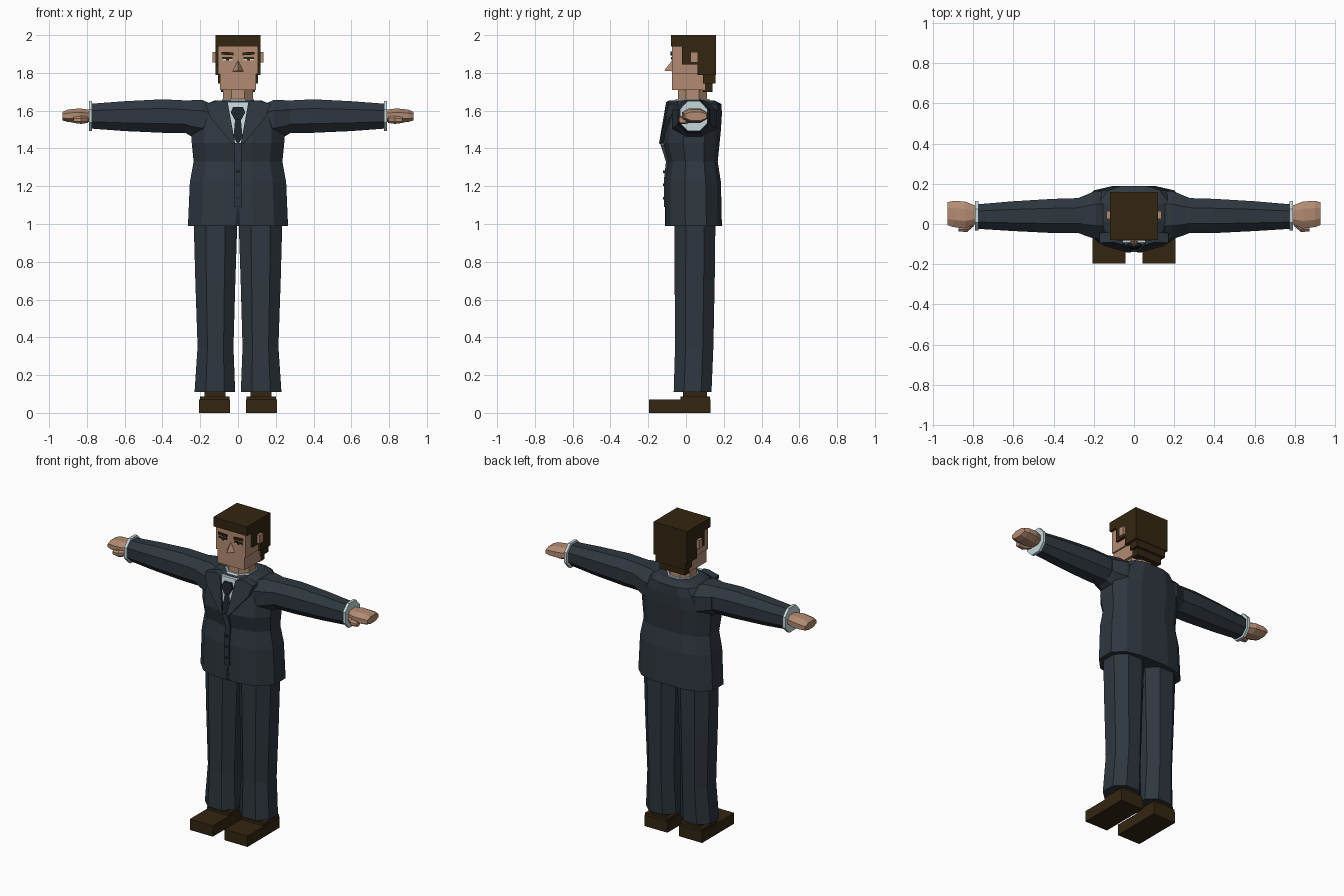
import bpy, bmesh
from mathutils import Vector

cube = bpy.data.objects.get("Cube")
if cube:
    bpy.data.objects.remove(cube, do_unlink=True)


def material(name, r, g, b):
    m = bpy.data.materials.new(name)
    m.use_nodes = True
    m.diffuse_color = (r, g, b, 1)
    m.node_tree.nodes["Principled BSDF"].inputs["Base Color"].default_value = (r, g, b, 1)
    return m


SUIT = material("navy_suit", .028, .038, .050)
TIE = material("dark_navy", .013, .018, .026)
SKIN = material("skin", .45, .26, .17)
BROWN = material("dark_brown", .034, .019, .006)
SHIRT = material("pale_shirt", .56, .68, .70)

# Cross-sections in the range -1..1
OCTAGON = [(-.45, -1), (.45, -1), (1, -.45), (1, .45),
           (.45, 1), (-.45, 1), (-1, .45), (-1, -.45)]
CHEST = [(-.3, -1), (.3, -1), (.72, -.82), (1, -.3), (1, .45), (.75, .85),
         (.38, 1), (-.38, 1), (-.75, .85), (-1, .45), (-1, -.3), (-.72, -.82)]


def finish(name, bm, mat):
    bmesh.ops.recalc_face_normals(bm, faces=bm.faces)
    mesh = bpy.data.meshes.new(name)
    bm.to_mesh(mesh)
    bm.free()
    mesh.materials.append(mat)
    ob = bpy.data.objects.new(name, mesh)
    bpy.context.scene.collection.objects.link(ob)
    return ob


def loft(name, sections, mat, profile=OCTAGON, axis="z", side=1):
    """Skin sections (position, a_min, a_max, b_min, b_max) along an axis."""
    bm = bmesh.new()
    rings = []
    for t, a0, a1, b0, b1 in sections:
        ring = []
        for u, v in profile:
            a = (a0 + a1) / 2 + u * (a1 - a0) / 2
            b = (b0 + b1) / 2 + v * (b1 - b0) / 2
            p = (a, b, t) if axis == "z" else (t, a, b)
            ring.append(bm.verts.new((p[0] * side, p[1], p[2])))
        rings.append(ring)
    n = len(profile)
    for lo, hi in zip(rings, rings[1:]):
        for i in range(n):
            j = (i + 1) % n
            bm.faces.new((lo[i], lo[j], hi[j], hi[i]))
    bm.faces.new(rings[0])
    bm.faces.new(rings[-1])
    return finish(name, bm, mat)


def box(name, x0, x1, y0, y1, z0, z1, mat, side=1):
    square = [(-1, -1), (1, -1), (1, 1), (-1, 1)]
    return loft(name, [(z0, x0, x1, y0, y1), (z1, x0, x1, y0, y1)], mat, square, side=side)


def plate(name, points, depth, mat, side=1):
    """Outline pushed backwards by depth."""
    bm = bmesh.new()
    face = bm.faces.new([bm.verts.new((x * side, y, z)) for x, y, z in points])
    extruded = bmesh.ops.extrude_face_region(bm, geom=[face], use_keep_orig=True)
    moved = [g for g in extruded["geom"] if isinstance(g, bmesh.types.BMVert)]
    bmesh.ops.translate(bm, verts=moved, vec=Vector((0, depth, 0)))
    return finish(name, bm, mat)


def chest_y(z, lift):
    return -.092 - (1.645 - z) * .16 - lift


# Jacket body
body = [(.99, .265, -.108, .19), (1.22, .255, -.108, .185), (1.33, .235, -.095, .168),
        (1.43, .245, -.12, .178), (1.5, .245, -.11, .185), (1.58, .22, -.10, .19),
        (1.635, .17, -.085, .188), (1.655, .12, -.06, .15)]
loft("jacket", [(z, -w, w, f, b) for z, w, f, b in body], SUIT, CHEST)

# Shirt front, tie and collar
plate("shirt_front", [(x, chest_y(z, 0), z) for x, z in
                      ((-.08, 1.645), (.08, 1.645), (.02, 1.42), (-.02, 1.42))], .02, SHIRT)
plate("tie", [(x, chest_y(z, .004), z) for x, z in
              ((-.014, 1.57), (.014, 1.57), (.024, 1.46), (0, 1.42), (-.024, 1.46))], .02, TIE)
plate("tie_knot", [(x, chest_y(z, .014), z) for x, z in
                   ((-.026, 1.62), (.026, 1.62), (.038, 1.59), (.016, 1.55),
                    (-.016, 1.55), (-.038, 1.59))], .02, TIE)
loft("shirt_collar", [(1.62, -.09, .09, -.088, .13), (1.662, -.085, .085, -.055, .125)], SHIRT)
loft("neck", [(1.6, -.08, .08, -.045, .115), (1.72, -.078, .078, -.042, .11)], SKIN)

# Placket with buttons and the opening below it
plate("placket", [(-.018, -.116, 1.09), (.018, -.116, 1.09), (.018, -.116, 1.24),
                  (.018, -.106, 1.33), (.02, -.138, 1.43), (-.02, -.138, 1.43),
                  (-.018, -.106, 1.33), (-.018, -.116, 1.24)], .03, SUIT)
for i in range(3):
    z = 1.13 + i * .07
    box(f"button_{i + 1}", -.007, .007, -.121, -.11, z, z + .014, TIE)
plate("jacket_opening", [(-.004, -.11, 1.09), (.004, -.11, 1.09),
                         (.014, -.11, .99), (-.014, -.11, .99)], .008, TIE)

# Head, face and hair
box("head", -.106, .106, -.073, .12, 1.795, 1.96, SKIN)
box("jaw", -.096, .096, -.073, .1, 1.71, 1.8, SKIN)
box("hair_top", -.12, .12, -.08, .16, 1.94, 2, BROWN)
box("hair_back", -.12, .12, .06, .16, 1.79, 1.945, BROWN)
box("hair_lower_back", -.107, .107, .09, .156, 1.745, 1.8, BROWN)
box("hair_nape", -.09, .09, .09, .14, 1.7, 1.75, BROWN)
bm = bmesh.new()
nose = [bm.verts.new(p) for p in ((0, -.07, 1.87), (-.03, -.07, 1.808),
                                  (.03, -.07, 1.808), (0, -.116, 1.812))]
for tri in ((0, 1, 3), (0, 3, 2), (1, 2, 3), (0, 2, 1)):
    bm.faces.new([nose[i] for i in tri])
finish("nose", bm, SKIN)

# Everything that comes in pairs
for side, word in ((1, "left"), (-1, "right")):
    box(word + "_side_hair", .1, .12, -.02, .07, 1.845, 1.945, BROWN, side)
    box(word + "_ear", .1, .136, .024, .064, 1.855, 1.91, SKIN, side)
    plate(word + "_eyebrow", [(.024, -.081, 1.893), (.088, -.081, 1.897),
                              (.088, -.081, 1.912), (.024, -.081, 1.908)], .009, BROWN, side)
    box(word + "_eye", .03, .083, -.076, -.07, 1.866, 1.882, SHIRT, side)
    box(word + "_eyelid", .028, .085, -.079, -.07, 1.873, 1.885, BROWN, side)
    box(word + "_pupil", .048, .064, -.0775, -.07, 1.866, 1.875, BROWN, side)

    # Lapel
    plate(word + "_lapel", [(.016, -.141, 1.43), (.055, -.105, 1.645), (.1, -.09, 1.655),
                            (.172, -.094, 1.635), (.15, -.108, 1.57), (.03, -.143, 1.425)],
          .05, SUIT, side)

    # Sleeve, cuff and hand
    loft(word + "_shoulder", [(.14, -.075, .165, 1.46, 1.635), (.19, -.075, .165, 1.45, 1.657),
                              (.25, -.055, .14, 1.465, 1.655), (.275, -.045, .13, 1.48, 1.65)],
         SUIT, axis="x", side=side)
    loft(word + "_sleeve", [(.23, -.045, .13, 1.48, 1.652), (.4, -.045, .125, 1.483, 1.66),
                            (.6, -.035, .113, 1.492, 1.65), (.775, -.024, .098, 1.505, 1.637)],
         SUIT, axis="x", side=side)
    loft(word + "_cuff", [(.772, -.033, .115, 1.493, 1.65), (.79, -.033, .115, 1.493, 1.65)],
         SHIRT, axis="x", side=side)
    loft(word + "_hand", [(.785, 0, .09, 1.54, 1.605), (.84, -.022, .112, 1.535, 1.612),
                          (.9, -.015, .115, 1.54, 1.606), (.928, -.005, .108, 1.548, 1.594)],
         SKIN, axis="x", side=side)
    loft(word + "_thumb", [(.795, -.01, .03, 1.535, 1.57), (.83, -.04, .01, 1.53, 1.572),
                           (.872, -.037, 0, 1.535, 1.565)], SKIN, axis="x", side=side)

    # Trouser leg and shoe
    loft(word + "_trouser_leg", [(.11, .015, .23, -.065, .135), (.35, .024, .214, -.058, .145),
                                 (.7, .014, .226, -.06, .152), (1.03, .003, .235, -.06, .156)],
         SUIT, side=side)
    box(word + "_shoe", .042, .206, -.197, .13, 0, .07, BROWN, side)
    box(word + "_shoe_heel", .045, .202, -.03, .128, .06, .087, BROWN, side)
    box(word + "_ankle", .065, .178, -.015, .11, .08, .14, BROWN, side)
